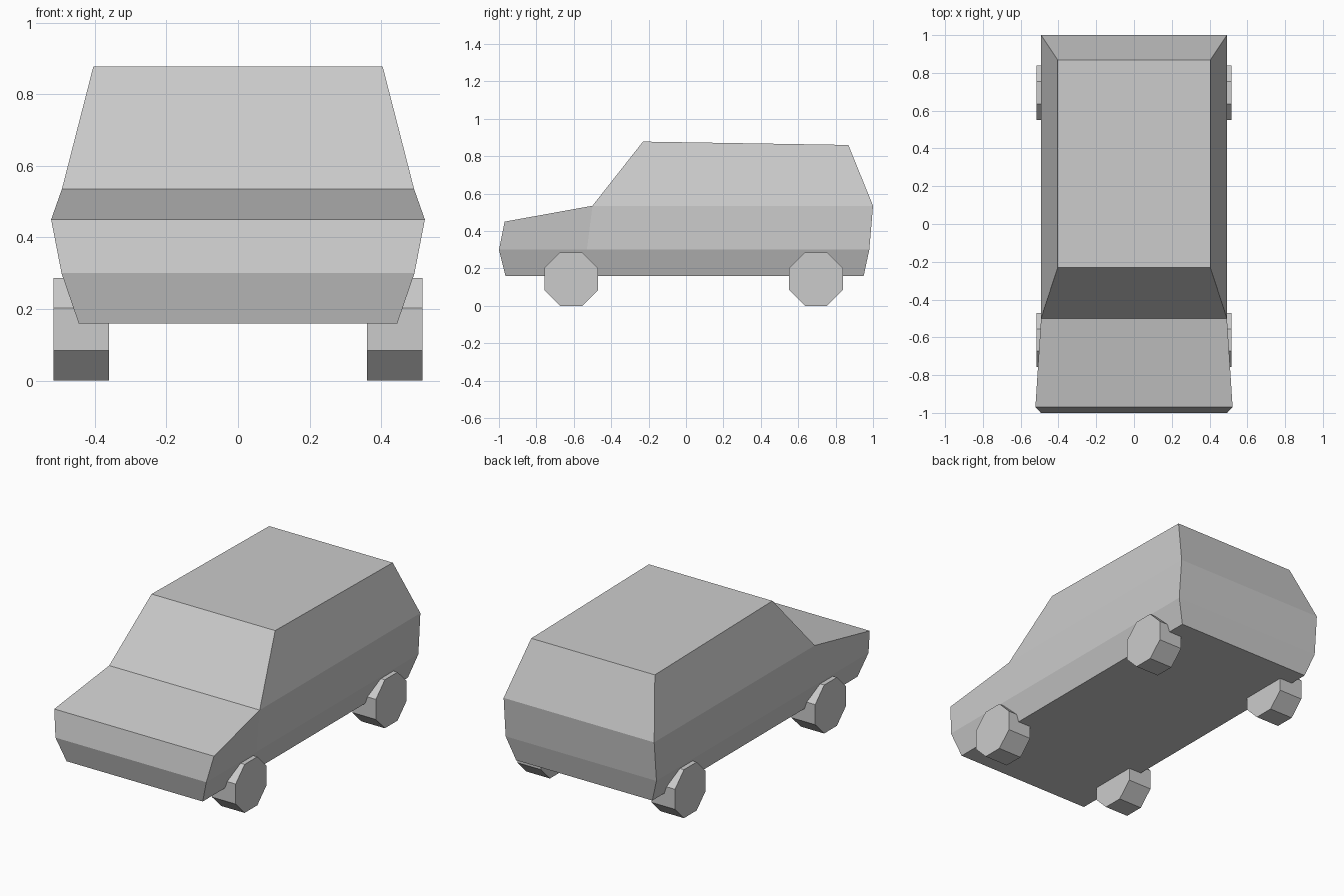
import bpy, bmesh
from math import radians
from mathutils import Matrix

cube = bpy.data.objects.get("Cube")
if cube:
    bpy.data.objects.remove(cube, do_unlink=True)

grey = bpy.data.materials.new("plain grey")
grey.use_nodes = True
colour = (0.6, 0.6, 0.6, 1)
grey.diffuse_color = colour
grey.node_tree.nodes["Principled BSDF"].inputs["Base Color"].default_value = colour


def finish(bm, name):
    bmesh.ops.recalc_face_normals(bm, faces=bm.faces[:])
    mesh = bpy.data.meshes.new(name)
    bm.to_mesh(mesh)
    bm.free()
    mesh.materials.append(grey)
    obj = bpy.data.objects.new(name, mesh)
    bpy.context.collection.objects.link(obj)
    return obj


# Car body: side profile points as (half width, y, z), mirrored left to right
points = {
    "sill_front": (0.445, -0.965, 0.16),
    "sill_mid": (0.445, -0.54, 0.16),
    "sill_back": (0.445, 0.95, 0.16),
    "bumper_front": (0.493, -1.0, 0.30),
    "bumper_mid": (0.493, -0.53, 0.30),
    "bumper_back": (0.493, 0.98, 0.30),
    "bonnet_front": (0.522, -0.97, 0.45),
    "screen_base": (0.492, -0.50, 0.535),
    "tail_back": (0.492, 1.0, 0.535),
    "roof_front": (0.404, -0.23, 0.878),
    "roof_back": (0.404, 0.868, 0.86),
}
side_faces = [
    ("sill_front", "sill_mid", "bumper_mid", "bumper_front"),
    ("sill_mid", "sill_back", "bumper_back", "bumper_mid"),
    ("bumper_front", "bumper_mid", "screen_base", "bonnet_front"),
    ("bumper_mid", "bumper_back", "tail_back", "screen_base"),
    ("screen_base", "tail_back", "roof_back", "roof_front"),
]
outline = ["sill_front", "bumper_front", "bonnet_front", "screen_base",
           "roof_front", "roof_back", "tail_back", "bumper_back",
           "sill_back", "sill_mid"]

bm = bmesh.new()
left = {k: bm.verts.new((x, y, z)) for k, (x, y, z) in points.items()}
right = {k: bm.verts.new((-x, y, z)) for k, (x, y, z) in points.items()}
for names in side_faces:
    bm.faces.new([left[n] for n in names])
    bm.faces.new([right[n] for n in reversed(names)])
# Panels spanning the width: nose, bonnet, windscreen, roof, tail and floor
for a, b in zip(outline, outline[1:] + outline[:1]):
    bm.faces.new((left[a], left[b], right[b], right[a]))
finish(bm, "body")

# Octagonal wheels standing on a flat side
for end, y in (("front", -0.614), ("back", 0.695)):
    for side, sign in (("left", 1), ("right", -1)):
        bm = bmesh.new()
        bmesh.ops.create_cone(bm, cap_ends=True, segments=8,
                              radius1=0.155, radius2=0.155, depth=0.154)
        bmesh.ops.rotate(bm, verts=bm.verts[:],
                         matrix=Matrix.Rotation(radians(22.5), 3, "Z"))
        bmesh.ops.rotate(bm, verts=bm.verts[:],
                         matrix=Matrix.Rotation(radians(90), 3, "Y"))
        low = min(v.co.z for v in bm.verts)
        bmesh.ops.translate(bm, verts=bm.verts[:], vec=(sign * 0.438, y, -low))
        finish(bm, f"{end}_{side}_wheel")
